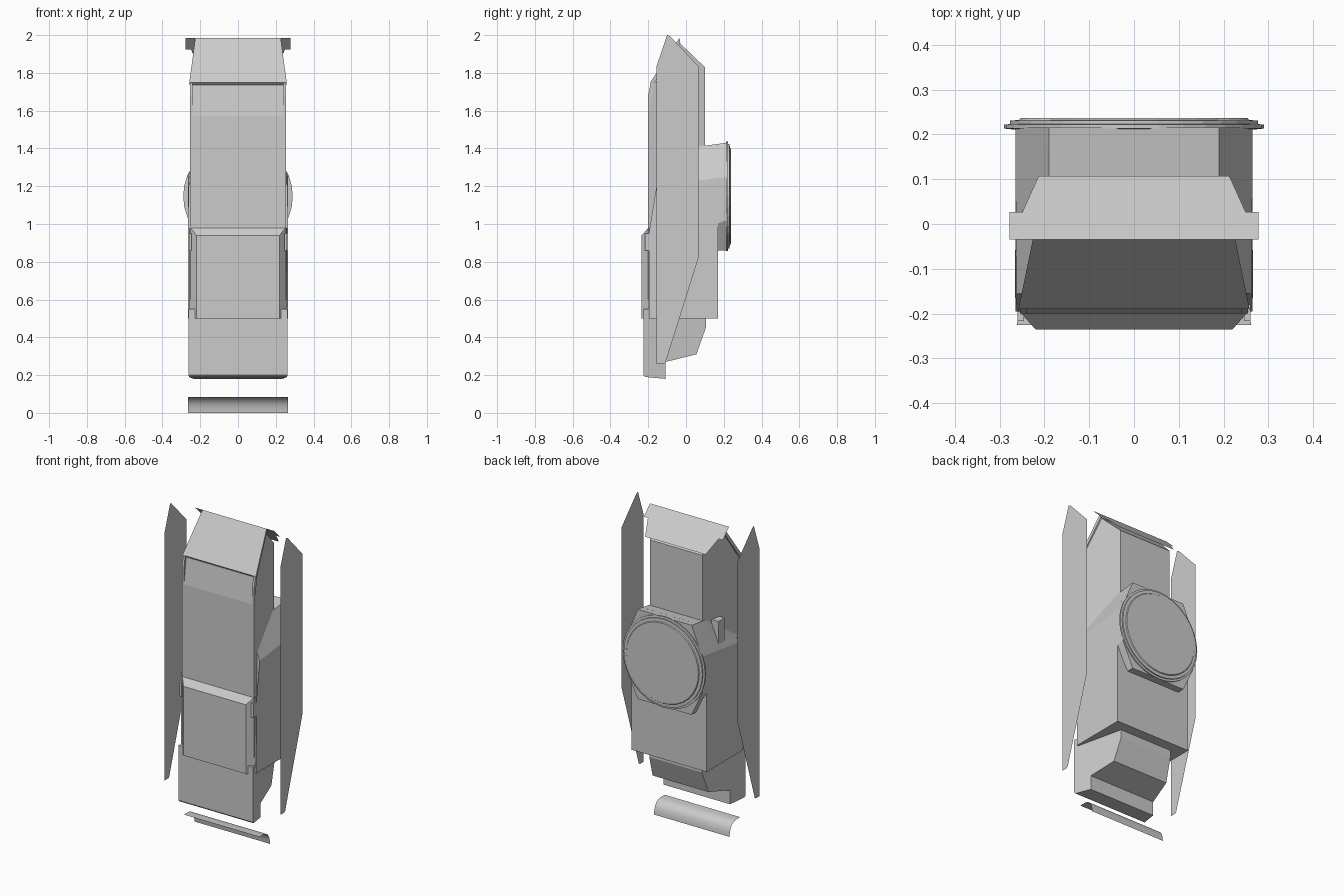
import bpy, bmesh, math

if "Cube" in bpy.data.objects:
    bpy.data.objects.remove(bpy.data.objects["Cube"])


def finish(name, bm, recalc=True):
    if recalc:
        bmesh.ops.recalc_face_normals(bm, faces=bm.faces)
    me = bpy.data.meshes.new(name)
    bm.to_mesh(me)
    bm.free()
    ob = bpy.data.objects.new(name, me)
    bpy.context.collection.objects.link(ob)
    return ob


def loft(name, loops, caps=True, closed=True):
    """Skin a list of equally long point loops."""
    bm = bmesh.new()
    rings = [[bm.verts.new(p) for p in loop] for loop in loops]
    n = len(rings[0])
    for a, b in zip(rings, rings[1:]):
        for i in range(n if closed else n - 1):
            j = (i + 1) % n
            bm.faces.new((a[i], a[j], b[j], b[i]))
    if caps:
        bm.faces.new(rings[0])
        bm.faces.new(rings[-1])
    return finish(name, bm)


def tapered(name, profile, y0, w0, y1, w1):
    """Side profile (y, z) spanning x, half width running from w0 to w1 along y."""
    def w(y):
        return w0 + (w1 - w0) * (y - y0) / (y1 - y0)
    return loft(name, [[(s * w(y), y, z) for y, z in profile] for s in (-1, 1)])


def sheet(name, pts):
    bm = bmesh.new()
    bm.faces.new([bm.verts.new(p) for p in pts])
    return finish(name, bm, recalc=False)


def box(name, x0, x1, y0, y1, z0, z1):
    return loft(name, [[(x, y0, z0), (x, y1, z0), (x, y1, z1), (x, y0, z1)]
                       for x in (x0, x1)])


def sym(half):
    """Mirror a half outline of (x, y, z) points into a full loop."""
    return half + [(-x, y, z) for x, y, z in reversed(half)]


# Upper tower with recessed brow under the sloped visor
tapered("upper_body", [(-.2, .6), (-.2, 1.57), (-.178, 1.735), (-.155, 1.76),
                       (-.04, 1.965), (.1, 1.83), (.1, .6)], -.2, .254, .1, .185)

# Visor plate
tapered("visor", [(-.19, 1.748), (-.176, 1.735), (-.03, 1.96), (-.035, 1.985)],
        -.19, .258, -.04, .227)

# Brow cheeks beside the recess
for s in (-1, 1):
    loft("brow_cheek", [[(s * x, y, z) for y, z in
                         [(-.2, 1.57), (-.2, 1.68), (-.187, 1.75), (-.17, 1.735)]]
                        for x in (.24, .254)])

# Roof sheet with side ears, sloping down to the back
def roof_z(y):
    return 1.985 - (y + .035) * .14 / .142

outline = [(.278, -.035), (.278, .027), (.249, .027), (.213, .107)]
sheet("roof_plate", sym([(x, y, roof_z(y)) for x, y in outline])[::1])

# Wide mid housing with slanted shoulders and sloping front edges
loft("mid_housing", [
    sym([(.19, -.15, 1.38), (.262, -.156, 1.2), (.265, -.195, .96), (.265, -.195, .5)]),
    sym([(.19, .17, 1.424), (.265, .17, 1.244), (.265, .17, .96), (.265, .17, .5)])])

# Octagonal mount behind it
loft("disc_mount", [
    sym([(.19, .1, 1.414), (.265, .1, 1.235), (.265, .1, .98), (.19, .1, .86)]),
    sym([(.19, .215, 1.43), (.265, .215, 1.25), (.265, .215, 1.02), (.19, .215, .86)])])

# Round back disc with stepped rim
SEG = 32
rim = [(.27, .211), (.29, .213), (.29, .222), (.277, .223),
       (.277, .231), (.257, .232), (.253, .237)]
loft("back_disc", [[(r * math.cos(2 * math.pi * i / SEG), y,
                     1.147 + r * math.sin(2 * math.pi * i / SEG))
                    for i in range(SEG)] for r, y in rim])

# Small block on the left shoulder
box("shoulder_block", -.25, -.2, -.03, .03, 1.24, 1.4)

# Front hatch with chamfered sides and top
tapered("front_hatch", [(-.19, .5), (-.235, .5), (-.235, .94), (-.2, .98), (-.19, .98)],
        -.235, .22, -.19, .26)

# Hatch hinge tabs
for s in (-1, 1):
    box("hatch_tab", s * .245, s * .26, -.217, -.18, .86, .95)

# Lower body with stepped underside
tapered("lower_body", [(-.225, .55), (-.225, .2), (-.215, .19), (-.108, .18), (-.108, .27),
                       (.055, .31), (.105, .45), (.105, .55)], -.225, .262, .105, .185)

# Free-standing thin side panels
panel = [(-.1, 2.0), (-.085, 1.995), (.066, 1.835), (.066, .82),
         (-.108, .268), (-.118, .26), (-.156, .26), (-.156, 1.835)]
for s in (-1, 1):
    sheet("side_panel", [(s * .408, y, z) for y, z in panel][::-s])

# Curved foot shell, open underneath
arc = [(-.165, .085), (-.125, .085), (-.1, .08), (-.08, .067),
       (-.067, .047), (-.06, .02), (-.058, 0)]
foot = loft("foot_shell", [[(x, y, z) for y, z in arc] for x in (-.266, .266)],
            caps=False, closed=False)
for p in foot.data.polygons:
    p.use_smooth = True
